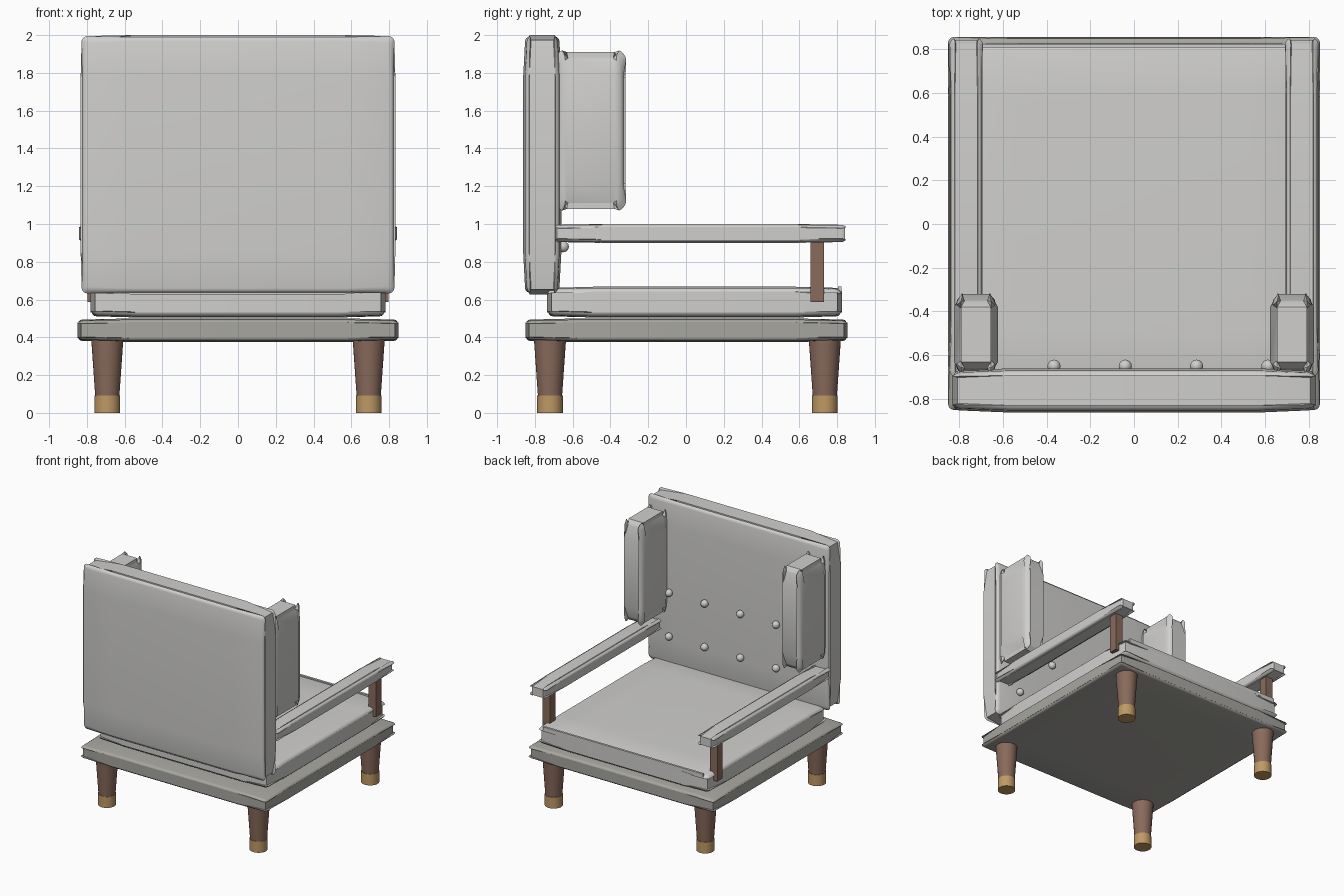
import bpy, bmesh
from mathutils import Vector

old = bpy.data.objects.get("Cube")
if old:
    bpy.data.objects.remove(old, do_unlink=True)


def material(name, rgb):
    m = bpy.data.materials.new(name)
    m.use_nodes = True
    m.diffuse_color = (*rgb, 1)
    m.node_tree.nodes["Principled BSDF"].inputs["Base Color"].default_value = (*rgb, 1)
    return m


fabric = material("light grey fabric", (0.63, 0.625, 0.61))
trim = material("base grey fabric", (0.39, 0.385, 0.355))
wood = material("brown wood", (0.25, 0.145, 0.105))
brass = material("brass", (0.52, 0.32, 0.13))


def finish(name, bm, mat):
    """Turn a bmesh into a named object with one material."""
    mesh = bpy.data.meshes.new(name)
    bm.to_mesh(mesh)
    bm.free()
    mesh.materials.append(mat)
    ob = bpy.data.objects.new(name, mesh)
    bpy.context.collection.objects.link(ob)
    return ob


def smooth(ob, angle=0.6):
    bpy.ops.object.select_all(action="DESELECT")
    ob.select_set(True)
    bpy.context.view_layer.objects.active = ob
    bpy.ops.object.shade_smooth_by_angle(angle=angle)


def pad(name, lo, hi, mat, pinch=0.012, round_by=0.025):
    """Upholstered block: the outer edges are drawn in, then rounded."""
    lo, hi = Vector(lo), Vector(hi)
    mid, half = (lo + hi) / 2, (hi - lo) / 2
    bm = bmesh.new()
    bmesh.ops.create_cube(bm, size=2)
    bmesh.ops.subdivide_edges(bm, edges=bm.edges[:], cuts=2, use_grid_fill=True)
    for v in bm.verts:
        outer = [abs(c) > 0.99 for c in v.co]
        drawn = pinch * (sum(outer) - 1) / 2
        for i in range(3):
            reach = half[i] - drawn if outer[i] else half[i] * 0.68
            v.co[i] = mid[i] + (reach if v.co[i] > 0 else -reach)
    rims = [e for e in bm.edges if e.calc_face_angle(0) > 0.8]
    bmesh.ops.bevel(bm, geom=rims, offset=round_by, segments=3, profile=0.5, affect="EDGES")
    ob = finish(name, bm, mat)
    smooth(ob)
    return ob


def box(name, lo, hi, mat):
    lo, hi = Vector(lo), Vector(hi)
    bm = bmesh.new()
    bmesh.ops.create_cube(bm, size=1)
    for v in bm.verts:
        v.co = (lo + hi) / 2 + v.co * (hi - lo)
    return finish(name, bm, mat)


def cone(name, x, y, z0, z1, r0, r1, mat):
    bm = bmesh.new()
    bmesh.ops.create_cone(bm, cap_ends=True, segments=32, radius1=r0, radius2=r1, depth=z1 - z0)
    bmesh.ops.translate(bm, verts=bm.verts, vec=(x, y, (z0 + z1) / 2))
    smooth(finish(name, bm, mat))


# Base, seat and backrest
pad("base", (-0.85, -0.85, 0.375), (0.85, 0.855, 0.5), trim, round_by=0.018)
pad("seat_cushion", (-0.78, -0.735, 0.505), (0.78, 0.825, 0.668), fabric)
box("seat_front_piping", (-0.73, 0.806, 0.63), (0.73, 0.824, 0.668), fabric)
pad("backrest", (-0.833, -0.862, 0.628), (0.833, -0.66, 2.0), fabric, 0.02, 0.022)

# Paired wings, arms and posts
for side, s in (("left", 1), ("right", -1)):
    def span(a, b):
        return sorted((s * a, s * b))
    a, b = span(0.622, 0.823)
    pad(side + "_wing", (a, -0.69, 1.08), (b, -0.32, 1.91), fabric, 0.022, 0.03)
    a, b = span(0.692, 0.842)
    pad(side + "_armrest", (a, -0.69, 0.9), (b, 0.842, 1.0), fabric, 0.01, 0.016)
    a, b = span(0.73, 0.797)
    box(side + "_arm_post", (a, 0.66, 0.588), (b, 0.73, 0.91), wood)

    # Legs with metal tips
    for end, y in (("front", -0.72), ("rear", 0.735)):
        cone(f"{side}_{end}_leg", s * 0.692, y, 0.09, 0.39, 0.064, 0.085, wood)
        cone(f"{side}_{end}_leg_tip", s * 0.692, y, 0, 0.092, 0.068, 0.068, brass)

# Two rows of tufting buttons
for row, z in (("lower", 0.88), ("upper", 1.24)):
    for i in range(5):
        bm = bmesh.new()
        bmesh.ops.create_uvsphere(bm, u_segments=16, v_segments=10, radius=0.03)
        bmesh.ops.translate(bm, verts=bm.verts, vec=(-0.692 + i * 0.326, -0.65, z))
        smooth(finish(f"{row}_button_{i + 1}", bm, fabric), 3.1)
